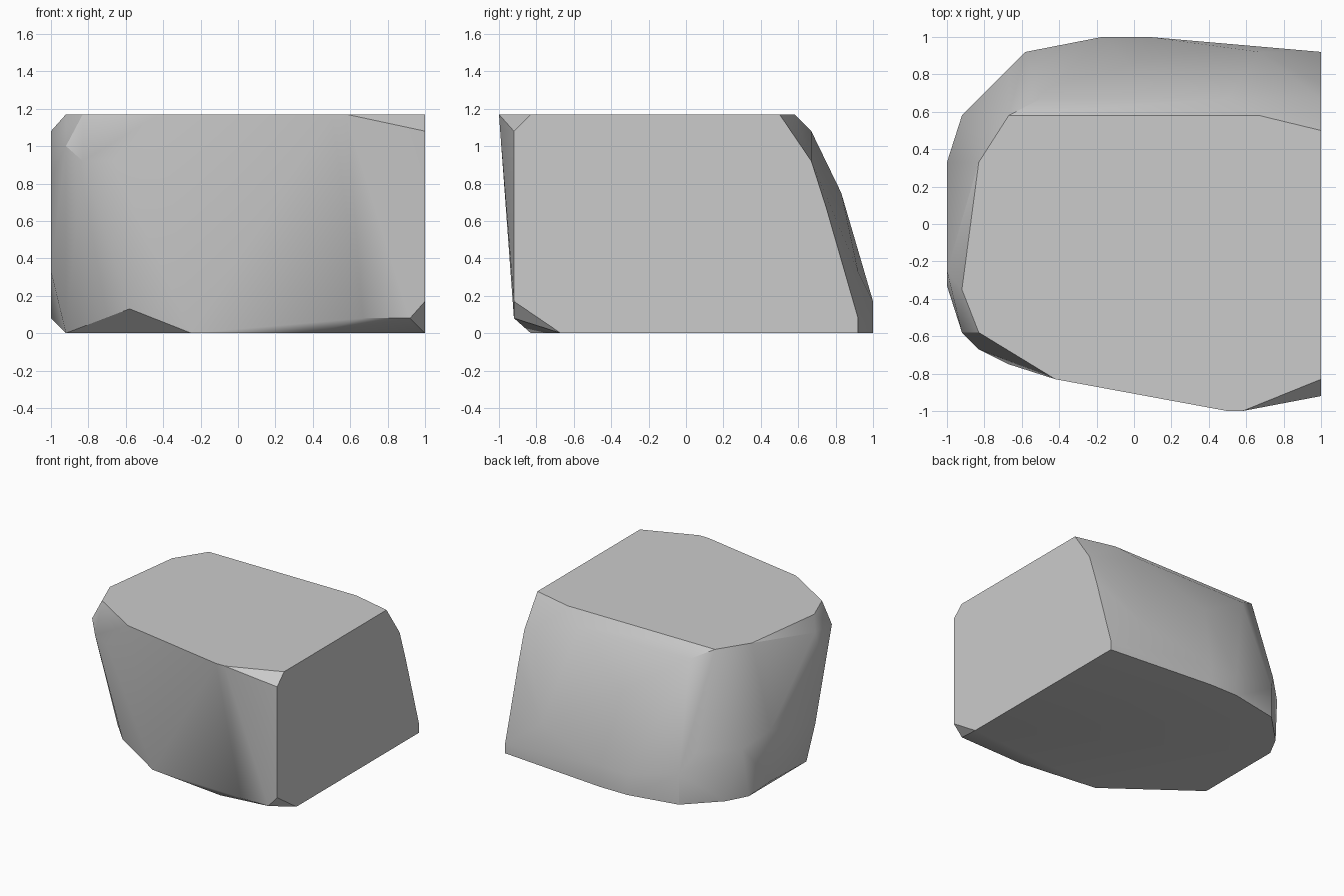
import bpy
import bmesh
import math

cube = bpy.data.objects.get("Cube")
if cube:
    bpy.data.objects.remove(cube, do_unlink=True)

HEIGHT = 1.17

# Flat outlines of the underside and the top
base_outline = [(1, -.67), (1, .92), (.08, 1), (-.17, 1), (-.58, .92),
                (-.83, .67), (-.92, .5), (-.92, -.25), (-.25, -.75), (.42, -.83)]
top_outline = [(-.67, .58), (.67, .58), (1, .5), (1, -.83), (.58, -1), (.5, -1),
               (-.42, -.83), (-.83, -.58), (-.92, -.35), (-.83, .33)]

# Corners of the worn sides between the two outlines
cut_side = [(1, .67, .92), (1, .75, .67), (1, .92, .08),
            (1, -.92, 1.08), (1, -.92, .17)]
front_side = [(.92, -.92, .08), (.67, -.92, .08), (-.58, -.67, .13),
              (-.67, -.75, .92), (-.83, -.67, .92), (-.92, -.58, 1)]
far_side = [(-1, -.25, 1.08), (-1, -.33, .83), (-1, -.25, .33),
            (-1, .33, .08), (-1, .33, .5), (-.92, .58, .42)]
back_side = [(-.67, .83, .42), (-.58, .92, .25), (-.17, 1, .17), (.08, 1, .17),
             (.67, .92, .33), (0, .83, .75), (.5, .67, 1.08), (-.5, .67, 1.08)]

# Wrap all corners in one convex stone
bm = bmesh.new()
for x, y in base_outline:
    bm.verts.new((x, y, 0))
for x, y in top_outline:
    bm.verts.new((x, y, HEIGHT))
for corner in cut_side + front_side + far_side + back_side:
    bm.verts.new(corner)
hull = bmesh.ops.convex_hull(bm, input=bm.verts[:])
loose = {v for v in hull["geom_interior"] + hull["geom_unused"]
         if isinstance(v, bmesh.types.BMVert)}
bmesh.ops.delete(bm, geom=list(loose), context="VERTS")
bmesh.ops.dissolve_limit(bm, angle_limit=math.radians(1),
                         verts=bm.verts[:], edges=bm.edges[:])
bmesh.ops.recalc_face_normals(bm, faces=bm.faces[:])

mesh = bpy.data.meshes.new("stone_block")
bm.to_mesh(mesh)
bm.free()
stone = bpy.data.objects.new("stone_block", mesh)
bpy.context.collection.objects.link(stone)

# Plain grey stone
grey = bpy.data.materials.new("stone_grey")
grey.use_nodes = True
colour = (.6, .6, .6, 1)
grey.diffuse_color = colour
grey.node_tree.nodes["Principled BSDF"].inputs["Base Color"].default_value = colour
mesh.materials.append(grey)

# Soft worn sides, crisp rims
bpy.ops.object.select_all(action="DESELECT")
stone.select_set(True)
bpy.context.view_layer.objects.active = stone
bpy.ops.object.shade_smooth_by_angle(angle=math.radians(32))
